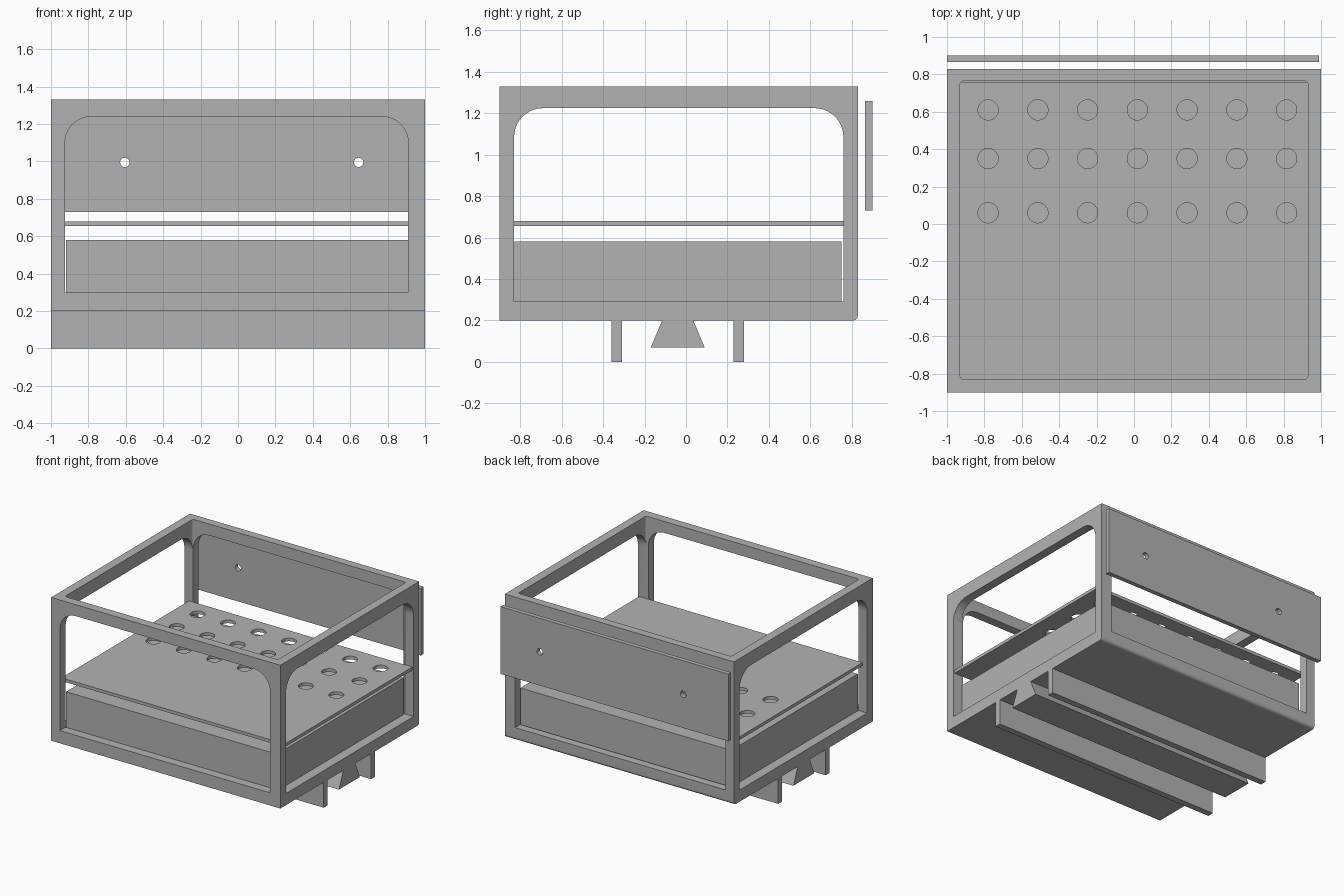
import bpy
import bmesh
from math import cos, sin, pi, radians
from mathutils import Vector

old = bpy.data.objects.get("Cube")
if old:
    bpy.data.objects.remove(old, do_unlink=True)

grey = bpy.data.materials.new("plain grey")
grey.use_nodes = True
grey.diffuse_color = (0.45, 0.45, 0.45, 1)
grey.node_tree.nodes["Principled BSDF"].inputs["Base Color"].default_value = grey.diffuse_color


def rounded(a0, a1, b0, b1, radii=(0, 0, 0, 0), steps=10):
    """Rectangle outline; radii run bottom-left, bottom-right, top-right, top-left."""
    corners = [(a0, b0, 1, 1), (a1, b0, -1, 1), (a1, b1, -1, -1), (a0, b1, 1, -1)]
    outline = []
    for i, ((a, b, sa, sb), r) in enumerate(zip(corners, radii)):
        if r == 0:
            outline.append((a, b))
            continue
        for k in range(steps + 1):
            ang = pi + i * pi / 2 + k / steps * pi / 2
            outline.append((a + sa * r + r * cos(ang), b + sb * r + r * sin(ang)))
    return outline


def circle(a, b, r, steps=32):
    return [(a + r * cos(2 * pi * k / steps), b + r * sin(2 * pi * k / steps))
            for k in range(steps)]


def prism(name, axis, outline, lo, hi):
    """Extrude a flat outline along one axis."""
    place = {"x": lambda a, b, t: (t, a, b),
             "y": lambda a, b, t: (a, t, b),
             "z": lambda a, b, t: (a, b, t)}[axis]
    bm = bmesh.new()
    face = bm.faces.new([bm.verts.new(place(a, b, lo)) for a, b in outline])
    ext = bmesh.ops.extrude_face_region(bm, geom=[face])
    verts = [g for g in ext["geom"] if isinstance(g, bmesh.types.BMVert)]
    bmesh.ops.translate(bm, verts=verts, vec=Vector(place(0, 0, hi - lo)))
    bmesh.ops.recalc_face_normals(bm, faces=bm.faces)
    mesh = bpy.data.meshes.new(name)
    bm.to_mesh(mesh)
    bm.free()
    mesh.materials.append(grey)
    obj = bpy.data.objects.new(name, mesh)
    bpy.context.collection.objects.link(obj)
    return obj


def cut(obj, cutters):
    """Subtract the cutters, keep the result and discard them."""
    for c in cutters:
        c.hide_render = True
        mod = obj.modifiers.new("cut", "BOOLEAN")
        mod.operation, mod.solver, mod.object = "DIFFERENCE", "EXACT", c
    bpy.context.view_layer.update()
    graph = bpy.context.evaluated_depsgraph_get()
    mesh = bpy.data.meshes.new_from_object(obj.evaluated_get(graph))
    obj.modifiers.clear()
    obj.data = mesh
    for c in cutters:
        bpy.data.objects.remove(c, do_unlink=True)
    bpy.ops.object.select_all(action="DESELECT")
    obj.select_set(True)
    bpy.context.view_layer.objects.active = obj
    bpy.ops.object.shade_smooth_by_angle(angle=radians(30))


# Open-topped frame with arched windows on all four sides
frame = prism("frame", "x", rounded(-0.90, 0.83, 0.20, 1.33, (0, 0.025, 0, 0)), -1, 1)
cut(frame, [
    prism("cavity", "z", rounded(-0.93, 0.93, -0.83, 0.765, (0.02,) * 4), 0.29, 1.5),
    prism("front_window", "y", rounded(-0.925, 0.91, 0.30, 1.24, (0, 0, 0.14, 0.14)), -1.2, 1.2),
    prism("side_window", "x", rounded(-0.83, 0.76, 0.292, 1.225, (0, 0, 0.14, 0.14)), -1.2, 1.2),
])

# Solid lower block resting on the floor of the frame
prism("lower_block", "z", rounded(-0.92, 0.92, -0.828, 0.75), 0.25, 0.58)

# Perforated shelf
shelf = prism("shelf", "z", rounded(-0.96, 0.99, -0.83, 0.76), 0.655, 0.68)
cut(shelf, [prism("shelf_hole", "z", circle(-0.78 + 0.266 * i, y, 0.054), 0.5, 0.8)
            for i in range(7) for y in (0.06, 0.35, 0.61)])

# Separate back plate with two mounting holes
plate = prism("back_plate", "y", rounded(-1.0, 0.99, 0.73, 1.26), 0.865, 0.90)
cut(plate, [prism("plate_hole", "y", circle(x, 0.995, 0.025), 0.8, 1.0)
            for x in (-0.605, 0.645)])

# Rails beneath: two straight runners and a dovetail between them
for name, y in (("front_runner", -0.36), ("back_runner", 0.23)):
    prism(name, "x", rounded(y, y + 0.05, 0, 0.20), -1, 1)
prism("dovetail_rail", "x", [(-0.17, 0.07), (0.09, 0.07), (0.035, 0.20), (-0.115, 0.20)], -1, 1)
